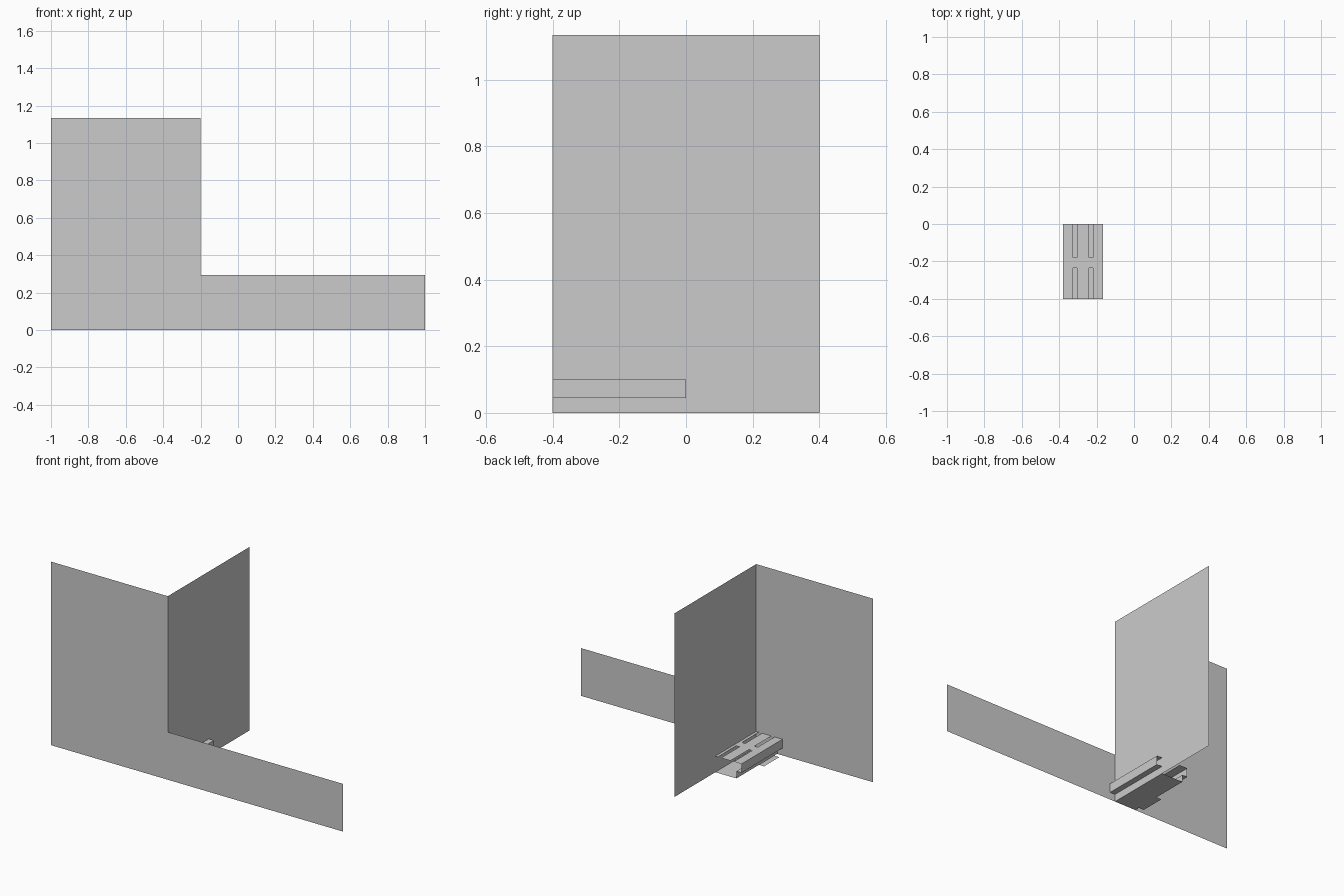
import bpy
import bmesh

cube = bpy.data.objects.get("Cube")
if cube:
    bpy.data.objects.remove(cube, do_unlink=True)

grey = bpy.data.materials.new("plain_grey")
grey.use_nodes = True
COLOUR = (0.6, 0.6, 0.6, 1)
grey.diffuse_color = COLOUR
grey.node_tree.nodes["Principled BSDF"].inputs["Base Color"].default_value = COLOUR


def sheets(name, polygons):
    """Make one object from flat sheet polygons."""
    bm = bmesh.new()
    for points in polygons:
        bm.faces.new([bm.verts.new(p) for p in points])
    bmesh.ops.remove_doubles(bm, verts=bm.verts, dist=0.0005)
    mesh = bpy.data.meshes.new(name)
    bm.to_mesh(mesh)
    bm.free()
    mesh.materials.append(grey)
    obj = bpy.data.objects.new(name, mesh)
    bpy.context.collection.objects.link(obj)
    return obj


def flat(x0, x1, y0, y1, z):
    return [(x0, y0, z), (x1, y0, z), (x1, y1, z), (x0, y1, z)]


def upright(x, y0, y1, z0, z1):
    return [(x, y0, z0), (x, y1, z0), (x, y1, z1), (x, y0, z1)]


FRONT, BACK, TALL, LOW = -0.4, 0.4, 1.135, 0.295
CORNER = -0.2

# L-shaped front panel and the panel behind its corner
outline = [(-1, 0), (1, 0), (1, LOW), (CORNER, LOW), (CORNER, TALL), (-1, TALL)]
sheets("front_panel", [[(x, FRONT, z) for x, z in outline]])
sheets("side_panel", [upright(CORNER, FRONT, BACK, 0, TALL)])

# Open-ended rail: wide upper channel over a narrow lower channel
MID, WIDE, NARROW = -0.2725, 0.1075, 0.0725
TOP, STEP, END = 0.1, 0.045, 0.0
rail = []
for side in (-1, 1):
    outer, inner = MID + side * WIDE, MID + side * NARROW
    rail.append(upright(outer, FRONT, END, STEP, TOP))
    rail.append(flat(outer, inner, FRONT, END, STEP))
    rail.append(upright(inner, FRONT, END, 0.001, STEP))
rail.append(flat(MID - NARROW, MID + NARROW, FRONT, END, 0.001))
sheets("rail_channel", rail)

# Rail top with two pairs of open-ended slots
SLOT_IN, SLOT_OUT = 0.032, 0.054
BRIDGE = (-0.235, -0.18)
top = [flat(MID - WIDE, MID + WIDE, *BRIDGE, TOP)]
for y0, y1 in ((FRONT, BRIDGE[0]), (BRIDGE[1], END)):
    top.append(flat(MID - SLOT_IN, MID + SLOT_IN, y0, y1, TOP))
    for side in (-1, 1):
        top.append(flat(MID + side * SLOT_OUT, MID + side * WIDE, y0, y1, TOP))
sheets("rail_top", top)

# Foot tab beside the lower channel
sheets("rail_tab", [flat(MID - WIDE, MID - NARROW, -0.37, -0.22, 0.001)])
